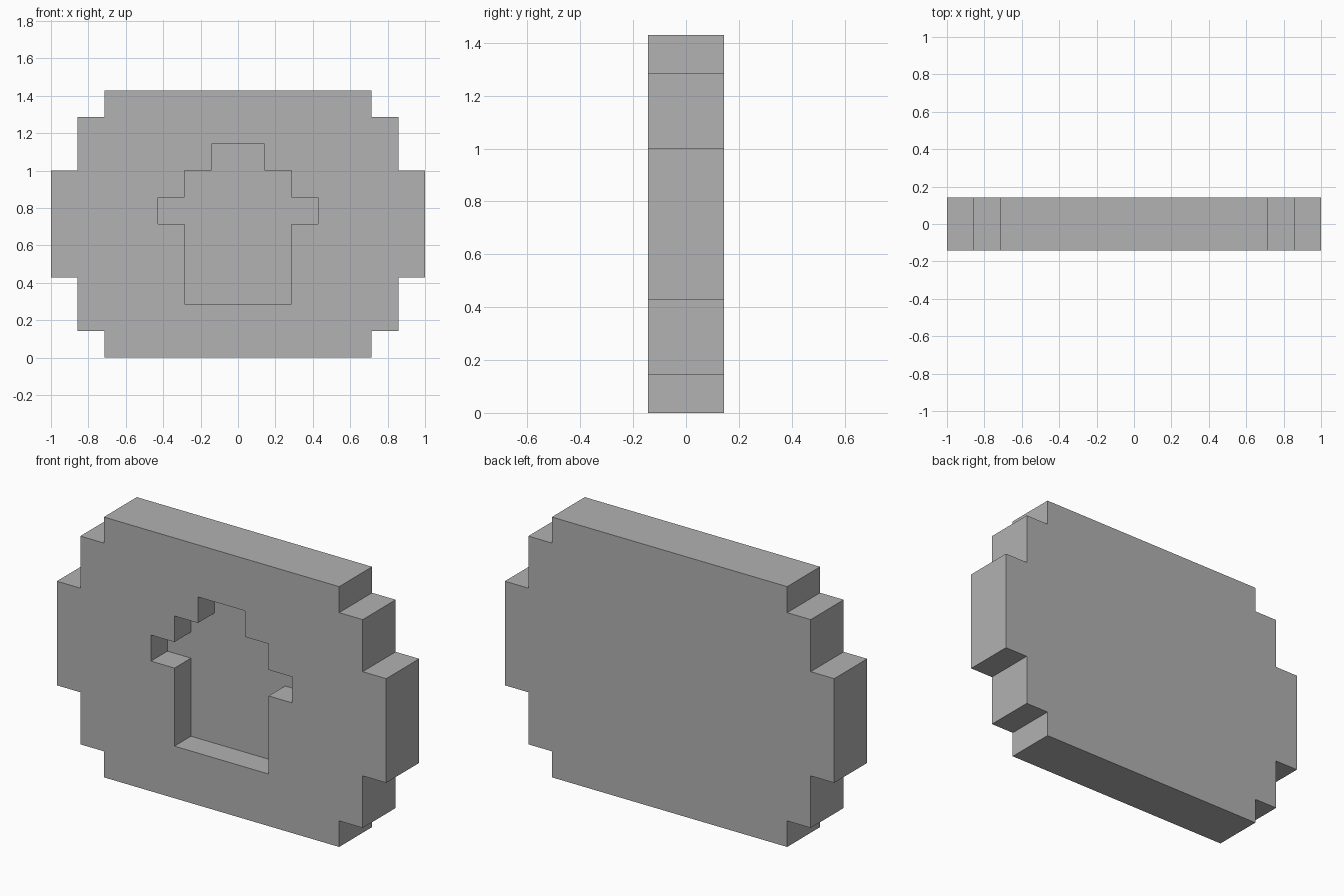
import bpy
import bmesh

U = 1 / 7  # one pixel step of the blocky outline

cube = bpy.data.objects.get("Cube")
if cube:
    bpy.data.objects.remove(cube, do_unlink=True)

grey = bpy.data.materials.new("plain grey")
grey.use_nodes = True
colour = (0.445, 0.445, 0.445, 1)
grey.diffuse_color = colour
grey.node_tree.nodes["Principled BSDF"].inputs["Base Color"].default_value = colour


def stepped_slab(name, half_outline, y_front, y_back):
    """Mirror a right-hand (x, z) outline and extrude it along y, in steps."""
    outline = half_outline + [(-x, z) for x, z in reversed(half_outline)]
    bm = bmesh.new()
    face = bm.faces.new([bm.verts.new((x * U, y_front * U, z * U)) for x, z in outline])
    extruded = bmesh.ops.extrude_face_region(bm, geom=[face], use_keep_orig=True)
    verts = [v for v in extruded["geom"] if isinstance(v, bmesh.types.BMVert)]
    bmesh.ops.translate(bm, verts=verts, vec=(0, (y_back - y_front) * U, 0))
    bmesh.ops.recalc_face_normals(bm, faces=bm.faces)
    mesh = bpy.data.meshes.new(name)
    bm.to_mesh(mesh)
    bm.free()
    mesh.materials.append(grey)
    obj = bpy.data.objects.new(name, mesh)
    bpy.context.collection.objects.link(obj)
    return obj


# Plate with stepped corners
plate = stepped_slab("plate", [
    (5, 0), (5, 1), (6, 1), (6, 3), (7, 3),
    (7, 7), (6, 7), (6, 9), (5, 9), (5, 10)], -1, 1)

# House-shaped recess, cut halfway through from the front
cutter = stepped_slab("recess_cutter", [
    (2, 2), (2, 5), (3, 5), (3, 6), (2, 6),
    (2, 7), (1, 7), (1, 8)], -2, 0)
cutter.hide_render = True
cutter.hide_viewport = True

cut = plate.modifiers.new("recess", 'BOOLEAN')
cut.operation = 'DIFFERENCE'
cut.solver = 'EXACT'
cut.object = cutter
